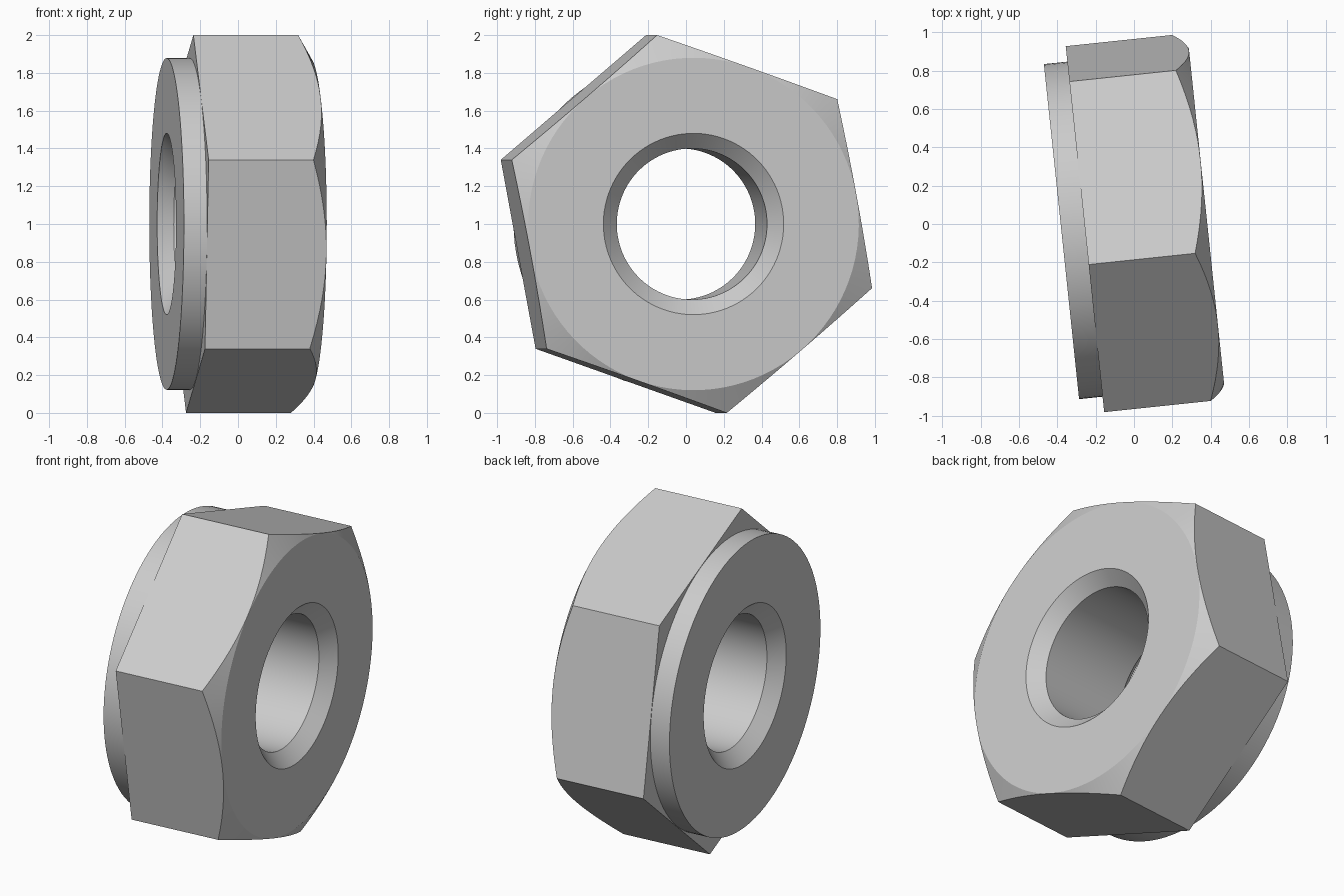
import bpy, bmesh
from math import radians, sin, cos, tan

old = bpy.data.objects.get("Cube")
if old:
    bpy.data.objects.remove(old, do_unlink=True)

SEGMENTS = 96          # multiple of six, so hexagon corners fall on vertices
APOTHEM = 0.881        # centre to flat side
FACE_R = 0.88          # round front face and collar
END = 0.38             # half length along the axis
SHOULDER = -0.257      # back of the hexagon
BORE, MOUTH = 0.4, 0.48
SINK = MOUTH - BORE


def hex_radius(deg):
    return APOTHEM / cos(radians(deg % 60 - 30))


def section(deg):
    """Closed (axis position, radius) profile at one angle around the nut."""
    h = hex_radius(deg)
    chamfer = END - (h - FACE_R) * tan(radians(30))
    return [
        (-END, MOUTH), (-END, FACE_R - 0.002), (SHOULDER, FACE_R - 0.002),
        (SHOULDER, h), (chamfer, h), (END, FACE_R), (END, MOUTH),
        (END - SINK, BORE), (SINK - END, BORE),
    ]


# Nut: sections swept around the axis, with hexagon, collar and bore
bm = bmesh.new()
loops = []
for k in range(SEGMENTS):
    deg = k * 360 / SEGMENTS
    a = radians(deg - 10.5)
    loops.append([bm.verts.new((t, r * sin(a), r * cos(a))) for t, r in section(deg)])
for k, here in enumerate(loops):
    there = loops[(k + 1) % SEGMENTS]
    for i in range(len(here)):
        j = (i + 1) % len(here)
        bm.faces.new((here[i], here[j], there[j], there[i]))
bmesh.ops.recalc_face_normals(bm, faces=bm.faces)
mesh = bpy.data.meshes.new("hex_nut")
bm.to_mesh(mesh)
bm.free()

nut = bpy.data.objects.new("hex_nut", mesh)
bpy.context.collection.objects.link(nut)
nut.location.z = 1
nut.rotation_euler.z = radians(6)

# Plain grey metal
grey = bpy.data.materials.new("light_grey")
grey.use_nodes = True
colour = (0.6, 0.6, 0.6, 1)
grey.diffuse_color = colour
grey.node_tree.nodes["Principled BSDF"].inputs["Base Color"].default_value = colour
mesh.materials.append(grey)

# Round walls smooth, all real edges sharp
bpy.ops.object.select_all(action="DESELECT")
nut.select_set(True)
bpy.context.view_layer.objects.active = nut
bpy.ops.object.shade_smooth_by_angle(angle=radians(20))
